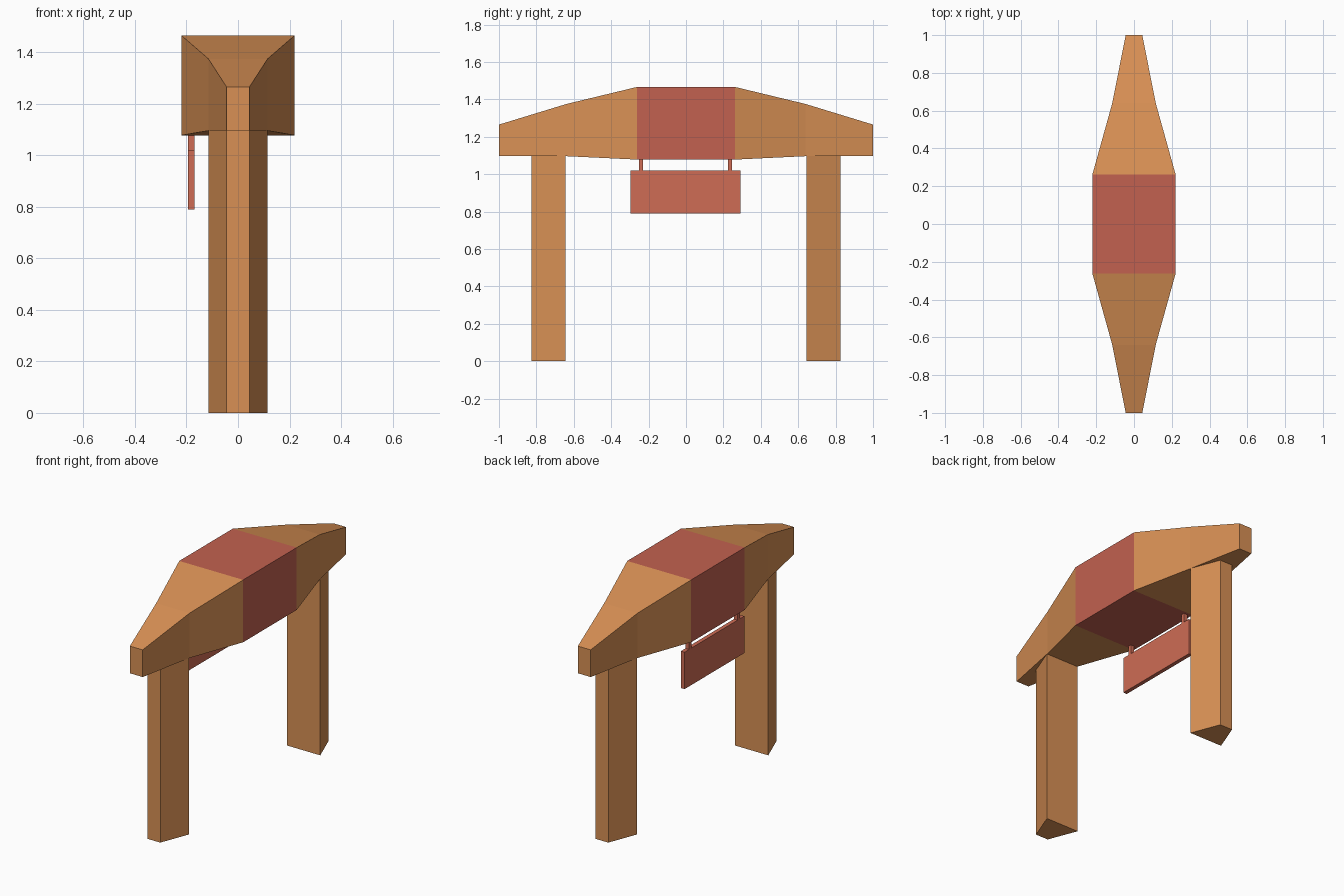
import bpy

if "Cube" in bpy.data.objects:
    bpy.data.objects.remove(bpy.data.objects["Cube"])

def material(name, rgb):
    m = bpy.data.materials.new(name)
    m.diffuse_color = (*rgb, 1)
    m.use_nodes = True
    m.node_tree.nodes["Principled BSDF"].inputs["Base Color"].default_value = m.diffuse_color
    return m

WOOD = material("orange_wood", (0.69, 0.28, 0.09))
RED = material("red_band", (0.54, 0.12, 0.08))
SIGN = material("sign_red", (0.62, 0.15, 0.09))

def add_mesh(name, verts, faces, mats):
    me = bpy.data.meshes.new(name)
    me.from_pydata(verts, [], faces)
    for m in mats:
        me.materials.append(m)
    ob = bpy.data.objects.new(name, me)
    bpy.context.collection.objects.link(ob)
    return ob

def loft(name, sections, mats):
    """Join rectangular sections (y, half width, bottom, top) into a closed solid."""
    verts, faces = [], []
    for y, w, b, t in sections:
        verts += [(-w, y, b), (w, y, b), (w, y, t), (-w, y, t)]
    for s in range(len(sections) - 1):
        a = s * 4
        for i in range(4):
            j = (i + 1) % 4
            faces.append((a + j, a + i, a + i + 4, a + j + 4))
    n = len(verts)
    faces += [(0, 1, 2, 3), (n - 1, n - 2, n - 3, n - 4)]
    return add_mesh(name, verts, faces, mats)

def box(name, lo, hi, mat):
    bpy.ops.mesh.primitive_cube_add(
        size=1, location=[(a + b) / 2 for a, b in zip(lo, hi)])
    ob = bpy.context.object
    ob.name = name
    ob.scale = [b - a for a, b in zip(lo, hi)]
    ob.data.materials.append(mat)

# Tapered overhead beam with a red middle band
half = [(1.0, 0.044, 1.096, 1.265), (0.64, 0.115, 1.096, 1.375),
        (0.263, 0.22, 1.078, 1.466)]
sections = [(-y, w, b, t) for y, w, b, t in half] + half[::-1]
beam = loft("arch_beam", sections, [WOOD, RED])
for p in beam.data.polygons:
    if abs(p.center.y) < 0.01:
        p.material_index = 1

# Wedge-shaped posts, narrow side facing outwards
loft("front_post", [(-0.827, 0.044, 0, 1.097), (-0.644, 0.115, 0, 1.097)], [WOOD])
loft("back_post", [(0.644, 0.115, 0, 1.097), (0.827, 0.044, 0, 1.097)], [WOOD])

# Hanging sign board and its two hangers
X0, X1 = -0.194, -0.169
box("sign_board", (X0, -0.296, 0.79), (X1, 0.291, 1.02), SIGN)
for name, y in (("front_hanger", -0.241), ("back_hanger", 0.236)):
    box(name, (X0, y - 0.011, 1.02), (X1, y + 0.011, 1.085), SIGN)
